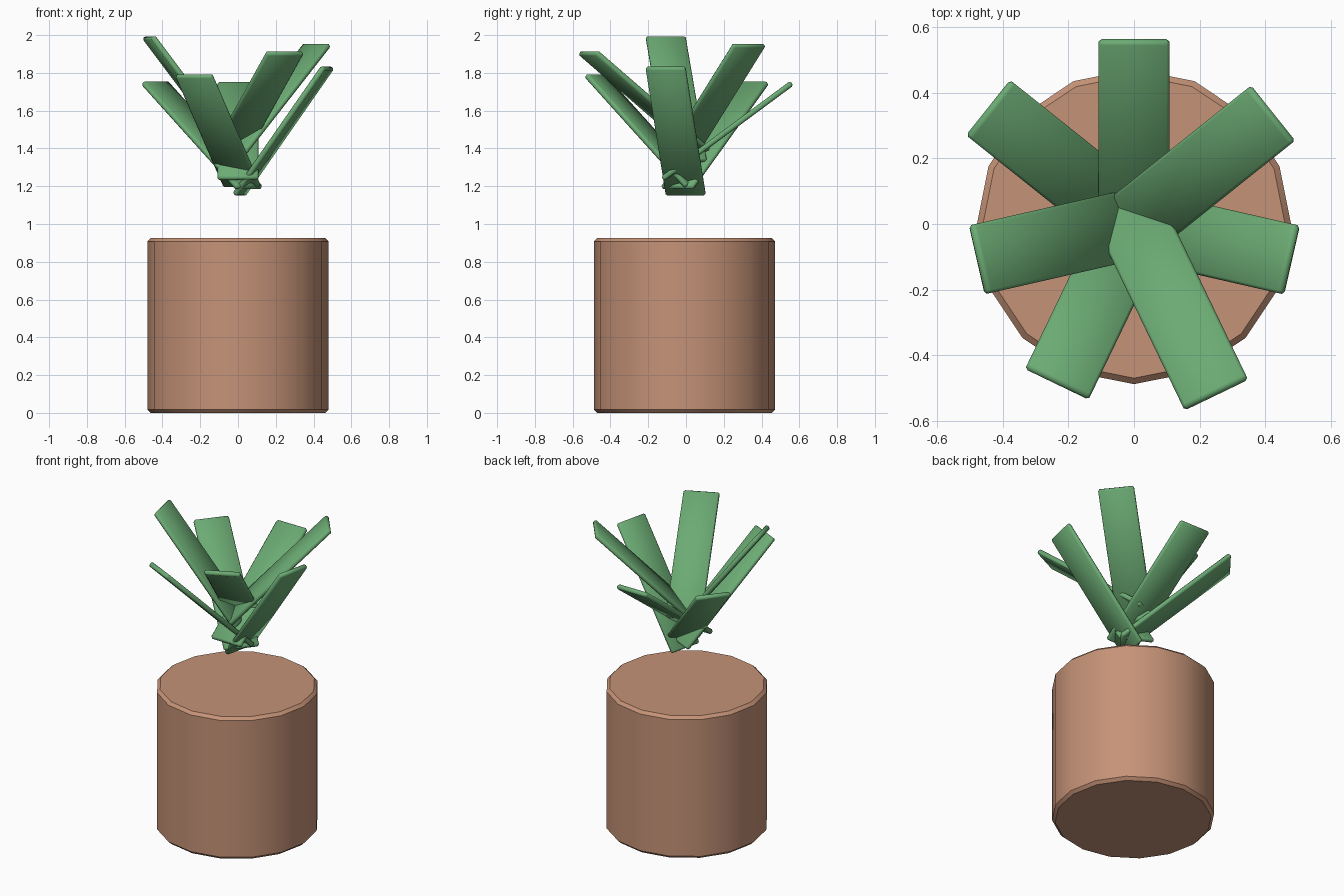
import bpy
from math import radians, sin, cos
from mathutils import Matrix

cube = bpy.data.objects.get("Cube")
if cube:
    bpy.data.objects.remove(cube, do_unlink=True)


def make_material(name, color):
    mat = bpy.data.materials.new(name)
    mat.use_nodes = True
    mat.diffuse_color = color
    mat.node_tree.nodes["Principled BSDF"].inputs["Base Color"].default_value = color
    return mat


def finish(obj, name, mat, bevel, angle):
    obj.name = name
    obj.data.materials.append(mat)
    mod = obj.modifiers.new("bevel", 'BEVEL')
    mod.width = bevel
    mod.segments = 1
    mod.limit_method = 'ANGLE'
    mod.angle_limit = radians(40)
    bpy.ops.object.modifier_apply(modifier=mod.name)
    bpy.ops.object.shade_smooth_by_angle(angle=radians(angle))


terracotta = make_material("terracotta", (0.56, 0.29, 0.185, 1))
leaf_green = make_material("leaf green", (0.15, 0.41, 0.175, 1))

# Pot: a solid sixteen-sided cylinder with chamfered rims
bpy.ops.mesh.primitive_cylinder_add(vertices=16, radius=0.48, depth=0.925,
                                    location=(0, -0.008, 0.4625))
finish(bpy.context.object, "pot", terracotta, 0.018, 30)

# Leaves: straight slabs fanned evenly around the centre
# name, tip reach, tip height, elevation, length
LEAVES = [
    ("back_leaf", 0.56, 1.745, 36.5, 0.85),
    ("back_left_leaf", 0.538, 1.95, 45, 0.84),
    ("left_leaf", 0.487, 1.83, 54.5, 0.83),
    ("front_left_leaf", 0.575, 1.908, 38, 0.84),
    ("front_right_leaf", 0.538, 1.788, 45, 0.83),
    ("right_leaf", 0.485, 1.99, 52.5, 0.83),
    ("back_right_leaf", 0.565, 1.748, 41, 0.85),
]
WIDTH, THICKNESS = 0.215, 0.03

for i, (name, reach, height, elevation, length) in enumerate(LEAVES):
    azimuth = radians(90 - i * 360 / len(LEAVES))
    tilt = radians(elevation)
    bpy.ops.mesh.primitive_cube_add(size=1)
    leaf = bpy.context.object
    # Length runs along local x, with the tip at the local origin
    leaf.data.transform(Matrix.Diagonal((length, WIDTH, THICKNESS, 1)))
    leaf.data.transform(Matrix.Translation((-length / 2, 0, 0)))
    leaf.data.transform(Matrix.Rotation(azimuth, 4, 'Z') @ Matrix.Rotation(-tilt, 4, 'Y'))
    leaf.location = (reach * cos(azimuth), reach * sin(azimuth), height)
    finish(leaf, name, leaf_green, 0.009, 50)
